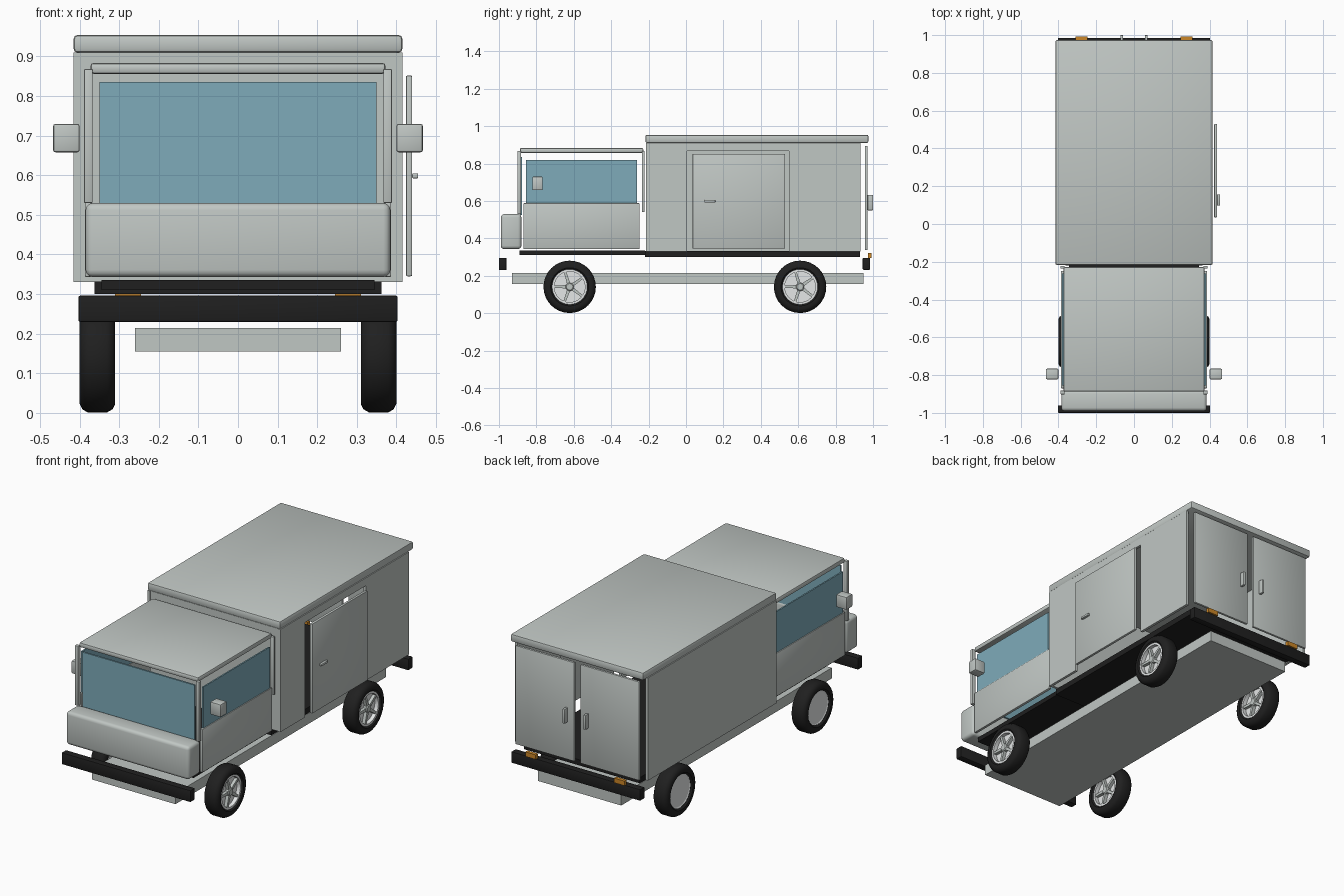
import bpy, bmesh, math
from mathutils import Matrix, Vector

if "Cube" in bpy.data.objects:
    bpy.data.objects.remove(bpy.data.objects["Cube"])


def material(name, rgb):
    m = bpy.data.materials.new(name)
    m.diffuse_color = (*rgb, 1)
    m.use_nodes = True
    m.node_tree.nodes["Principled BSDF"].inputs["Base Color"].default_value = m.diffuse_color
    return m


BODY = material("body_grey", (0.53, 0.57, 0.55))
BLACK = material("rubber_black", (0.014, 0.014, 0.014))
GLASS = material("window_blue", (0.21, 0.41, 0.49))
SILVER = material("wheel_silver", (0.78, 0.80, 0.80))
AMBER = material("lamp_amber", (0.60, 0.24, 0.02))


def finish(name, bm, mat, smooth=False):
    bmesh.ops.recalc_face_normals(bm, faces=bm.faces)
    me = bpy.data.meshes.new(name)
    bm.to_mesh(me)
    bm.free()
    me.materials.append(mat)
    ob = bpy.data.objects.new(name, me)
    bpy.context.collection.objects.link(ob)
    if smooth:
        bpy.ops.object.select_all(action='DESELECT')
        ob.select_set(True)
        bpy.context.view_layer.objects.active = ob
        bpy.ops.object.shade_smooth_by_angle(angle=math.radians(35))
    return ob


def box(name, x, y, z, mat=BODY, bevel=0.0, segments=2):
    """Box from (min, max) ranges, with optional rounded edges."""
    bm = bmesh.new()
    bmesh.ops.create_cube(bm, size=1)
    for v in bm.verts:
        v.co = Vector([(r[0] + r[1]) / 2 + c * (r[1] - r[0])
                       for r, c in zip((x, y, z), v.co)])
    if bevel:
        bmesh.ops.bevel(bm, geom=bm.edges[:], offset=bevel, segments=segments,
                        profile=0.5, affect='EDGES')
    return finish(name, bm, mat, bool(bevel))


def pair(name, x, y, z, mat=BODY, bevel=0.0):
    """The same box on the right and left."""
    box(name + "_right", x, y, z, mat, bevel)
    box(name + "_left", (-x[1], -x[0]), y, z, mat, bevel)


def lathe(name, profile, centre, mat, closed=True, steps=32):
    """Turn an (x, radius) profile around the axle."""
    bm = bmesh.new()
    vs = [bm.verts.new((px, 0, r)) for px, r in profile]
    es = [bm.edges.new((a, b)) for a, b in zip(vs, vs[1:])]
    if closed:
        es.append(bm.edges.new((vs[-1], vs[0])))
    bmesh.ops.spin(bm, geom=vs + es, cent=(0, 0, 0), axis=(1, 0, 0),
                   angle=2 * math.pi, steps=steps, use_merge=True)
    bmesh.ops.remove_doubles(bm, verts=bm.verts, dist=1e-5)
    bmesh.ops.translate(bm, verts=bm.verts, vec=centre)
    return finish(name, bm, mat, True)


# Chassis, floors and bumpers
box("chassis", (-0.26, 0.26), (-0.93, 0.95), (0.155, 0.215))
box("cab_floor", (-0.345, 0.345), (-0.89, -0.22), (0.31, 0.336), BLACK)
box("cargo_floor", (-0.362, 0.362), (-0.22, 0.93), (0.30, 0.332), BLACK)
box("front_bumper", (-0.403, 0.403), (-1.0, -0.96), (0.23, 0.296), BLACK, 0.004)
box("rear_bumper", (-0.403, 0.403), (0.945, 0.985), (0.232, 0.296), BLACK, 0.004)
pair("rear_lamp", (0.245, 0.31), (0.972, 0.992), (0.296, 0.322), AMBER)

# Cab
box("nose_panel", (-0.385, 0.385), (-0.99, -0.88), (0.343, 0.53), BODY, 0.018, 3)
box("windshield", (-0.35, 0.35), (-0.888, -0.878), (0.525, 0.835), GLASS)
box("cab_roof", (-0.373, 0.373), (-0.888, -0.228), (0.856, 0.884), BODY, 0.009)
pair("front_pillar", (0.367, 0.389), (-0.902, -0.882), (0.53, 0.868), BODY, 0.003)
pair("rear_pillar", (0.367, 0.389), (-0.236, -0.222), (0.54, 0.868), BODY, 0.003)
pair("cab_side_panel", (0.37, 0.387), (-0.87, -0.248), (0.343, 0.588), BODY, 0.004)
pair("side_window", (0.374, 0.382), (-0.855, -0.262), (0.588, 0.82), GLASS)
pair("mirror", (0.40, 0.467), (-0.822, -0.766), (0.658, 0.73), BODY, 0.006)

# Cargo body: open at the right for the sliding door
box("cargo_roof", (-0.415, 0.415), (-0.217, 0.975), (0.91, 0.954), BODY, 0.009)
box("cargo_front_wall", (-0.40, 0.40), (-0.212, -0.198), (0.33, 0.91))
box("cargo_wall_left", (-0.415, -0.40), (-0.215, 0.932), (0.33, 0.91))
box("cargo_wall_right_front", (0.40, 0.415), (-0.215, 0.005), (0.33, 0.91))
box("cargo_wall_right_rear", (0.40, 0.415), (0.55, 0.932), (0.33, 0.91))
box("door_header", (0.40, 0.415), (0.005, 0.55), (0.866, 0.91))
box("sliding_door", (0.424, 0.440), (0.035, 0.53), (0.345, 0.852), BODY, 0.004)
box("sliding_door_handle", (0.440, 0.455), (0.098, 0.157), (0.592, 0.605), BODY, 0.003)

# Rear doors
pair("rear_door", (0.02, 0.387), (0.957, 0.971), (0.337, 0.895), BODY, 0.003)
pair("rear_door_handle", (0.058, 0.072), (0.971, 1.0), (0.55, 0.632), BODY, 0.003)

# Wheels, all facing the same way
TYRE = [(-0.036, 0.092), (-0.045, 0.102), (-0.045, 0.118), (-0.038, 0.132),
        (-0.024, 0.14), (0.024, 0.14), (0.038, 0.132), (0.045, 0.118),
        (0.045, 0.102), (0.036, 0.092)]
RIM = [(-0.036, 0.094), (0.038, 0.094), (0.038, 0.082), (-0.030, 0.082)]
DISC = [(-0.032, 0), (-0.032, 0.09), (0.016, 0.09), (0.016, 0)]
HUB = [(0.016, 0.022), (0.034, 0.022), (0.038, 0.017), (0.038, 0)]


def spokes(name, centre):
    bm = bmesh.new()
    for i in range(5):
        part = bmesh.ops.create_cube(bm, size=1)["verts"]
        for v in part:
            width = 0.018 if v.co.z < 0 else 0.012
            v.co = Vector((0.025 + v.co.x * 0.018, v.co.y * width, 0.05 + v.co.z * 0.072))
        bmesh.ops.rotate(bm, verts=part, cent=(0, 0, 0),
                         matrix=Matrix.Rotation(i * math.tau / 5 + 0.3, 3, 'X'))
    bmesh.ops.translate(bm, verts=bm.verts, vec=centre)
    finish(name, bm, BODY)


for side, x in (("right", 0.355), ("left", -0.355)):
    for end, y in (("front", -0.622), ("rear", 0.61)):
        tag, c = f"{end}_{side}", Vector((x, y, 0.141))
        lathe("tyre_" + tag, TYRE, c, BLACK)
        lathe("rim_" + tag, RIM, c, SILVER)
        lathe("wheel_disc_" + tag, DISC, c, SILVER, False)
        lathe("hub_" + tag, HUB, c, BODY, False)
        spokes("spokes_" + tag, c)
